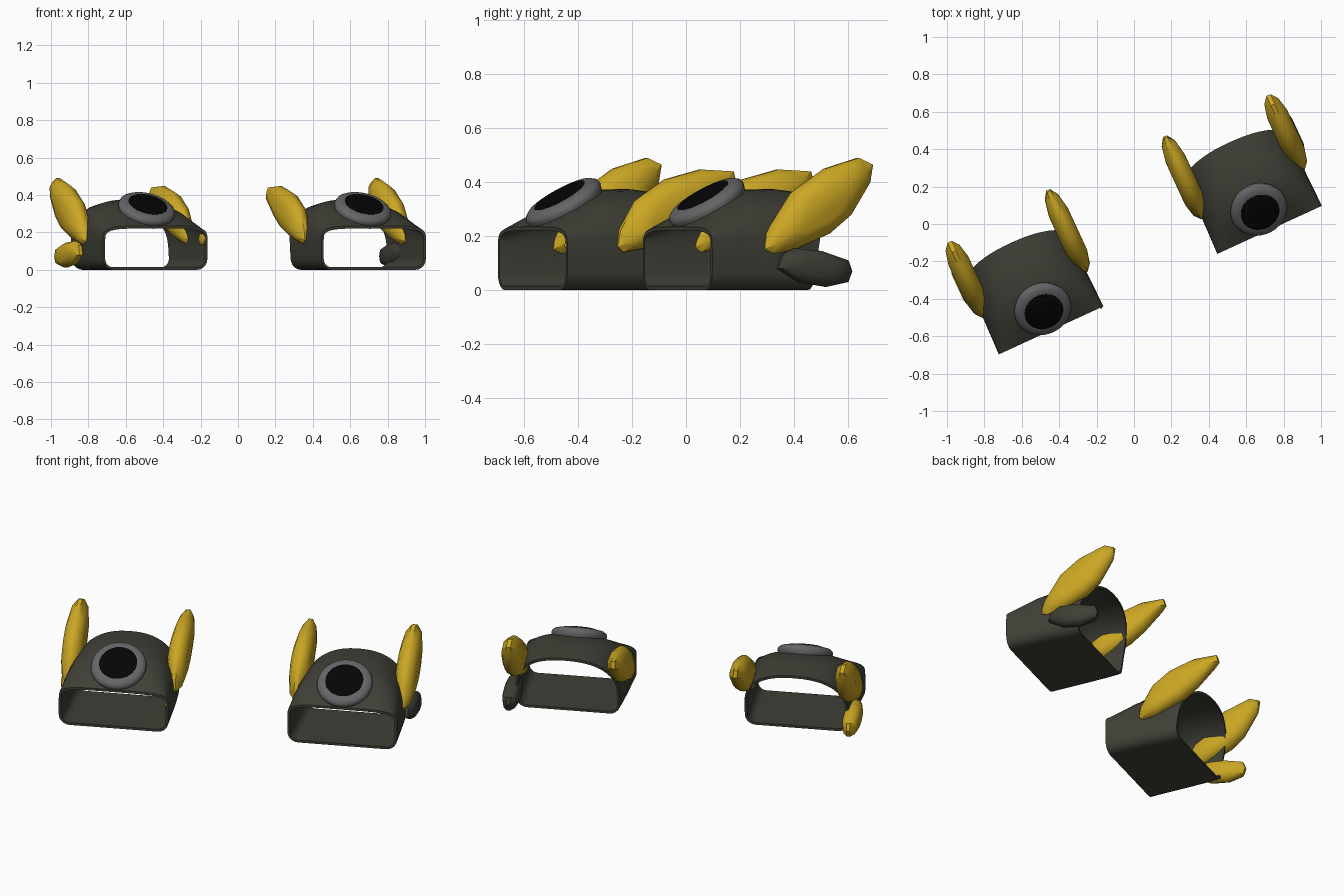
import bpy, bmesh, math
from mathutils import Matrix, Vector

cube = bpy.data.objects.get("Cube")
if cube:
    bpy.data.objects.remove(cube, do_unlink=True)


def material(name, rgb):
    m = bpy.data.materials.new(name)
    m.use_nodes = True
    m.diffuse_color = (*rgb, 1)
    bsdf = next(n for n in m.node_tree.nodes if n.type == 'BSDF_PRINCIPLED')
    bsdf.inputs["Base Color"].default_value = (*rgb, 1)
    return m


YELLOW = material("mustard yellow", (0.6, 0.385, 0.017))
DARK = material("dark olive grey", (0.05, 0.05, 0.038))
GREY = material("mid grey", (0.13, 0.13, 0.135))
BLACK = material("black", (0.0015, 0.0015, 0.0015))

# The mirrored pair is turned as a whole about the vertical axis
PAIR = Matrix.Translation((0.095, -0.2, 0)) @ Matrix.Rotation(math.radians(24.7), 4, 'Z')
CENTRE = 0.643


def loft(name, rings, mat, side, closed=False, angle=35):
    """Skin a list of point rings; cap the ends unless the loft closes on itself."""
    bm = bmesh.new()
    place = PAIR @ Matrix.Diagonal((side, 1, 1, 1))
    loops = [[bm.verts.new(place @ Vector(p)) for p in ring] for ring in rings]
    n = len(loops[0])
    pairs = list(zip(loops, loops[1:]))
    if closed:
        pairs.append((loops[-1], loops[0]))
    else:
        bm.faces.new(loops[0])
        bm.faces.new(loops[-1])
    for a, b in pairs:
        for i in range(n):
            j = (i + 1) % n
            bm.faces.new((a[i], a[j], b[j], b[i]))
    bmesh.ops.recalc_face_normals(bm, faces=bm.faces)
    mesh = bpy.data.meshes.new(name)
    bm.to_mesh(mesh)
    bm.free()
    mesh.materials.append(mat)
    ob = bpy.data.objects.new(name, mesh)
    bpy.context.collection.objects.link(ob)
    bpy.ops.object.select_all(action='DESELECT')
    ob.select_set(True)
    bpy.context.view_layer.objects.active = ob
    bpy.ops.object.shade_smooth_by_angle(angle=math.radians(angle))


# Cuff cross-section: flat floor, rounded lower corners, arched top
def section(y, lean, w, h, spring, power, wall=0.0):
    w, h, floor, r = w - wall, h - wall, wall, 0.06 - wall
    half = [(0, floor), (w * 0.5, floor)]
    for i in range(6):
        a = math.pi / 2 * i / 5
        half.append((w - r + r * math.sin(a), floor + r - r * math.cos(a)))
    for i in range(13):
        a = math.pi / 2 * i / 12
        x = w * max(math.cos(a), 0) ** (2 / power) if i < 12 else 0
        half.append((x, spring + (h - spring) * math.sin(a) ** (2 / power)))
    full = half + [(-x, z) for x, z in half[-2:0:-1]]
    return [(CENTRE + x, y + lean * (z / h) ** 2, z) for x, z in full]


# y, lean, half width, height, spring height, roundness
STATIONS = [(-0.11, 0, 0.308, 0.235, 0.15, 4.5), (-0.04, 0, 0.306, 0.285, 0.15, 3.2),
            (0.05, 0, 0.304, 0.345, 0.15, 2.6), (0.13, 0.01, 0.302, 0.372, 0.14, 2.4),
            (0.23, 0.04, 0.298, 0.375, 0.14, 2.3), (0.315, 0.09, 0.292, 0.358, 0.13, 2.3)]


def cuff(name, side):
    outer = [section(*s) for s in STATIONS]
    inner = [section(*s, wall=0.014) for s in reversed(STATIONS)]
    loft(name, outer + inner, DARK, side, closed=True, angle=40)


# Pebble-like fin: a side outline swollen to a rounded thickness
def fin(name, outline, x, thick, mat, side):
    cy = sum(p[0] for p in outline) / len(outline)
    cz = sum(p[1] for p in outline) / len(outline)
    rings = []
    for off, k in ((-1, 0.5), (-0.7, 0.84), (-0.2, 1), (0.2, 1), (0.7, 0.84), (1, 0.5)):
        rings.append([(x + off * thick, cy + (y - cy) * k, cz + (z - cz) * k)
                      for y, z in outline])
    loft(name, rings, mat, side)


OUTER_FIN = [(0.105, 0.15), (0.116, 0.21), (0.22, 0.36), (0.355, 0.45), (0.49, 0.49),
             (0.547, 0.465), (0.536, 0.4), (0.459, 0.28), (0.371, 0.21), (0.228, 0.15), (0.14, 0.135)]
INNER_FIN = [(0.095, 0.16), (0.106, 0.22), (0.172, 0.33), (0.293, 0.41), (0.436, 0.447),
             (0.568, 0.44), (0.579, 0.4), (0.46, 0.29), (0.36, 0.22), (0.2, 0.155), (0.12, 0.14)]
THUMB = [(0.155, 0.08), (0.17, 0.13), (0.22, 0.155), (0.33, 0.145), (0.44, 0.11),
         (0.455, 0.07), (0.44, 0.03), (0.35, 0.012), (0.24, 0.03)]


# Tilted round badge turned from a radius and height profile
def turned(name, profile, mat, side):
    tilt = Matrix.Translation((CENTRE - 0.007, 0.012, 0.325)) @ Matrix.Rotation(math.radians(31), 4, 'X')
    rings = [[tilt @ Vector((r * math.cos(a), r * math.sin(a), h))
              for a in (math.tau * i / 40 for i in range(40))] for r, h in profile]
    loft(name, rings, mat, side, angle=50)


for side, label, thumb_mat in ((1, "left", DARK), (-1, "right", YELLOW)):
    cuff(label + "_cuff", side)
    turned(label + "_badge_ring", [(0.13, -0.045), (0.148, -0.025), (0.155, 0), (0.15, 0.014),
                                   (0.135, 0.025), (0.11, 0.03)], GREY, side)
    turned(label + "_badge_lens", [(0.106, 0.02), (0.106, 0.031), (0.08, 0.037), (0.03, 0.04)],
           BLACK, side)
    fin(label + "_outer_fin", OUTER_FIN, 0.938, 0.058, YELLOW, side)
    fin(label + "_inner_fin", INNER_FIN, 0.344, 0.056, YELLOW, side)
    fin(label + "_thumb", THUMB, 0.956, 0.045, thumb_mat, side)

# Small chip set into the inner wall of the right cuff, just behind its rim
chip = [(-0.075 + 0.042 * math.cos(a), 0.165 + 0.035 * math.sin(a))
        for a in (math.tau * i / 6 for i in range(6))]
fin("right_wall_chip", chip, 0.349, 0.011, YELLOW, -1)
